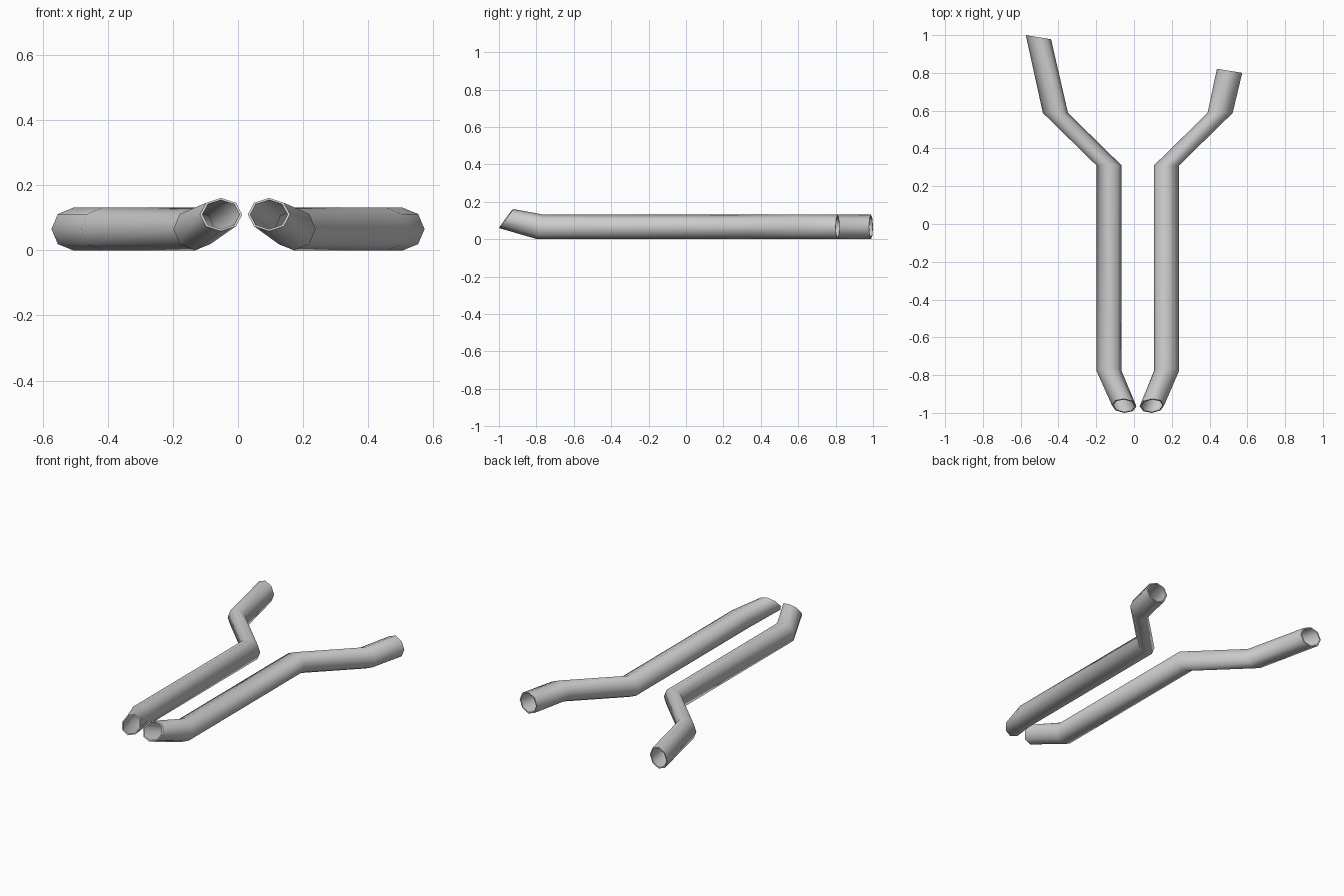
import bpy, bmesh, math
from mathutils import Vector

if "Cube" in bpy.data.objects:
    bpy.data.objects.remove(bpy.data.objects["Cube"])

SIDES = 8
INNER = 0.88


def pipe(name, stations):
    """Hollow octagonal pipe; each station = centre, side half-axis, up half-axis."""
    bm = bmesh.new()

    def tube(scale):
        rings = []
        for c, u, v in stations:
            ring = []
            for i in range(SIDES):
                a = 2 * math.pi * i / SIDES
                ring.append(bm.verts.new(
                    Vector(c) + scale * (math.cos(a) * Vector(u) + math.sin(a) * Vector(v))))
            rings.append(ring)
        for r0, r1 in zip(rings, rings[1:]):
            bridge(r0, r1)
        return rings

    def bridge(r0, r1):
        for i in range(SIDES):
            j = (i + 1) % SIDES
            bm.faces.new((r0[i], r0[j], r1[j], r1[i]))

    outer, inner = tube(1.0), tube(INNER)
    # Annular rims at both mouths
    bridge(outer[0], inner[0])
    bridge(outer[-1], inner[-1])
    bmesh.ops.recalc_face_normals(bm, faces=bm.faces)
    mesh = bpy.data.meshes.new(name)
    bm.to_mesh(mesh)
    bm.free()
    ob = bpy.data.objects.new(name, mesh)
    bpy.context.collection.objects.link(ob)
    bpy.ops.object.select_all(action='DESELECT')
    ob.select_set(True)
    bpy.context.view_layer.objects.active = ob
    bpy.ops.object.shade_smooth_by_angle(angle=math.radians(50))
    return ob


def exhaust(name, side, tip, run, bend, end):
    """side = +1 right, -1 left; the rest are x positions and the far end point."""
    w, h = 0.0665, 0.0655
    up = (0, 0, h)
    pipe(name, [
        ((tip, -0.9625, 0.11), (0.065, side * 0.003, 0), (0, 0.0375, 0.051)),  # raised tip
        ((run, -0.778, h), (w, 0, 0), (0, 0.018, h)),
        ((run, 0.31, h), (w, 0, 0), up),                                      # straight run
        ((bend, 0.588, h), (w, 0, 0), up),                                    # splay
        ((end[0], end[1], h), (0.067, -side * -0.0 - 0.011, 0), up),          # square-cut end
    ])


exhaust("left_pipe", -1, -0.052, -0.132, -0.416, (-0.506, 0.989))
exhaust("right_pipe", 1, 0.095, 0.172, 0.456, (0.506, 0.811))
